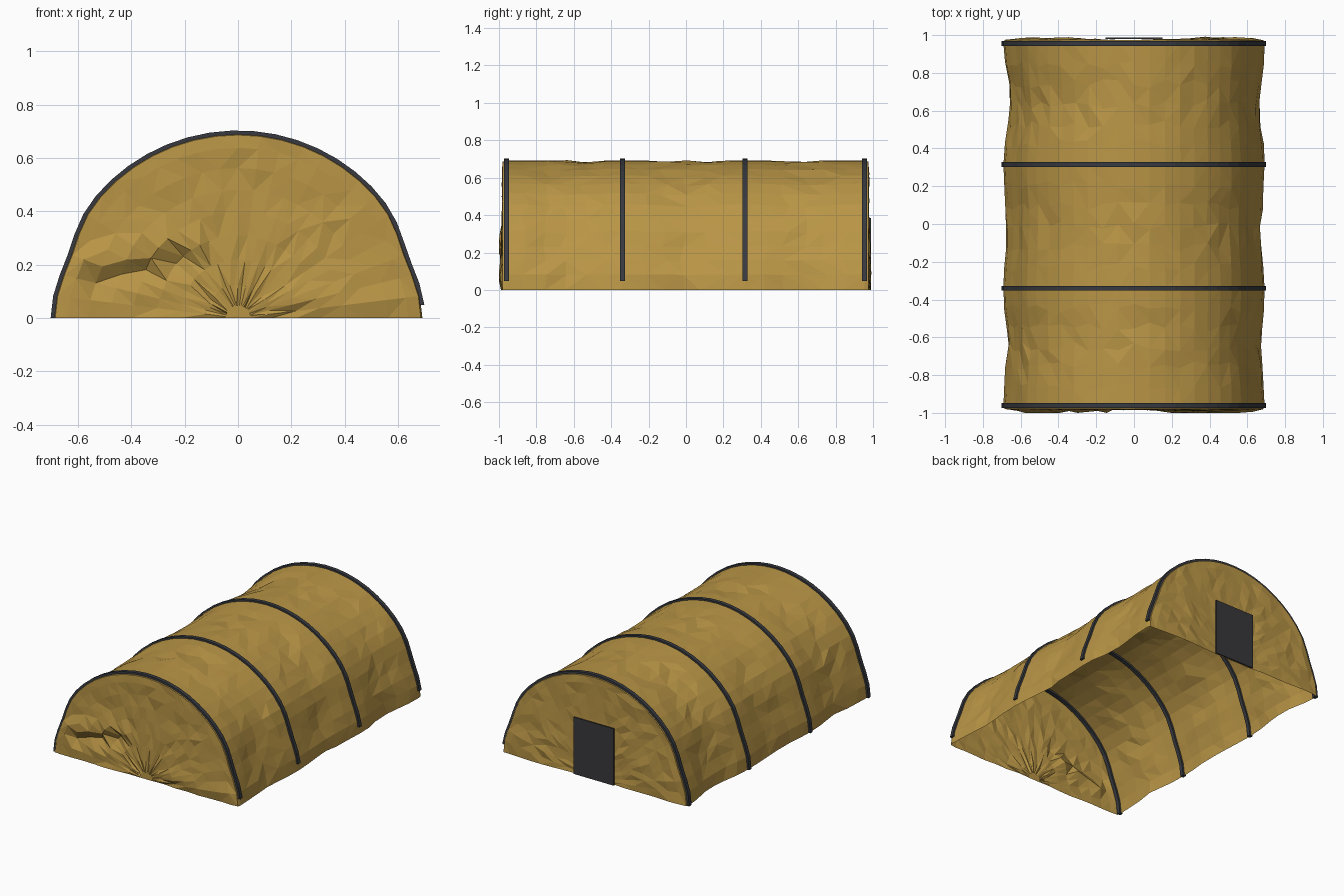
import bpy, bmesh, math, random
from mathutils import Vector

if "Cube" in bpy.data.objects:
    bpy.data.objects.remove(bpy.data.objects["Cube"])

random.seed(7)
HOOPS = [-0.96, -0.34, 0.315, 0.955]
SEG = 26


def material(name, rgb):
    m = bpy.data.materials.new(name)
    m.diffuse_color = (*rgb, 1)
    m.use_nodes = True
    m.node_tree.nodes["Principled BSDF"].inputs["Base Color"].default_value = m.diffuse_color
    return m


canvas = material("mustard canvas", (0.49, 0.305, 0.062))
metal = material("dark frame", (0.038, 0.042, 0.05))
flap = material("charcoal door", (0.04, 0.04, 0.044))


def finish(bm, name, mat):
    me = bpy.data.meshes.new(name)
    bm.to_mesh(me)
    bm.free()
    me.materials.append(mat)
    ob = bpy.data.objects.new(name, me)
    bpy.context.collection.objects.link(ob)
    return ob


def radius(a):
    """Arch outline: half circle, slightly pinched above the ground."""
    low = math.degrees(min(a, math.pi - a))
    return 0.692 - 0.022 * math.exp(-((low - 20) / 11) ** 2)


def sag(a, y):
    """Cloth sinks between hoops, most of all low on the sides."""
    for i in range(3):
        if HOOPS[i] < y < HOOPS[i + 1]:
            t = (y - HOOPS[i]) / (HOOPS[i + 1] - HOOPS[i])
            deep = 0.03 if (i == 2 and a > 1.57) else 0.014
            s = math.sin(math.pi * t) ** 2
            return s * (0.007 + deep * abs(math.cos(a)) + random.uniform(-0.009, 0.009))
    return 0


def skin(bm, rows):
    """Triangulated sheet between rows of points."""
    for r0, r1 in zip(rows, rows[1:]):
        for i in range(len(r0) - 1):
            a, b, c, d = r0[i], r0[i + 1], r1[i + 1], r1[i]
            tris = ((a, b, c), (a, c, d)) if random.random() < 0.5 else ((a, b, d), (b, c, d))
            for t in tris:
                if len(set(t)) == 3:
                    bm.faces.new(t)


def fold(x, z, p, q, width, depth):
    """Crease along a line from p to q."""
    p, q, v = Vector(p), Vector(q), Vector((x, z))
    d = q - p
    t = max(0, min(1, (v - p).dot(d) / d.dot(d)))
    return depth * max(0, 1 - (v - p - d * t).length / width)


# Canvas: tunnel wall
bm = bmesh.new()
angles = [math.pi * i / SEG for i in range(SEG + 1)]
ys = []
for y0, y1 in zip(HOOPS, HOOPS[1:]):
    ys += [y0 + (y1 - y0) * k / 6 for k in range(6)]
ys = [-0.98] + ys + [HOOPS[-1], 0.975]
rows = []
for j, y in enumerate(ys):
    row = []
    for a in angles:
        end = j in (0, len(ys) - 1)
        r = radius(a) - sag(a, y) - (0.006 if end else 0)
        jy = 0 if end or y in HOOPS else random.uniform(-0.025, 0.025)
        row.append(bm.verts.new((r * math.cos(a), y + jy, max(0, r * math.sin(a)))))
    rows.append(row)
skin(bm, rows)

# Canvas: end walls, rings shrinking towards the middle of the ground line
for side, rim in ((-1, rows[0]), (1, rows[-1])):
    rings = [rim]
    for s in (0.93, 0.82, 0.7, 0.58, 0.45, 0.32, 0.18, 0.07):
        ring = []
        for v in rim:
            x, z = v.co.x * s, v.co.z * s
            out = random.uniform(-0.006, 0.006)
            out += 0.012 * math.exp(-((abs(x) - 0.42) / 0.2) ** 2 - ((z - 0.12) / 0.15) ** 2)
            if side < 0:
                out += fold(x, z, (-0.62, 0.2), (-0.16, 0.29), 0.06, 0.03)
                out -= fold(x, z, (-0.55, 0.13), (-0.2, 0.22), 0.06, 0.03)
                out += fold(x, z, (0.15, 0.08), (0.62, 0.05), 0.06, 0.02)
            elif abs(x) < 0.2 and z < 0.45:
                out = random.uniform(-0.006, 0.0)
            out = min(out, 0.02)
            ring.append(bm.verts.new((x, v.co.y + side * out, z)))
        rings.append(ring)
    skin(bm, rings)
    bm.faces.new(rings[-1])
bmesh.ops.recalc_face_normals(bm, faces=bm.faces)
finish(bm, "tent_canvas", canvas)

# Hoops: square-section arches, short on the right foot
for n, y in enumerate(HOOPS):
    bm = bmesh.new()
    loops = []
    for i in range(SEG + 1):
        a = 0.07 + (math.pi - 0.07) * i / SEG
        loop = []
        for dr, dy in ((0.011, -0.013), (0.011, 0.013), (-0.013, 0.013), (-0.013, -0.013)):
            r = radius(a) + dr
            loop.append(bm.verts.new((r * math.cos(a), y + dy, r * math.sin(a))))
        loops.append(loop)
    for l0, l1 in zip(loops, loops[1:]):
        for k in range(4):
            bm.faces.new((l0[k], l0[k - 1], l1[k - 1], l1[k]))
    bm.faces.new(loops[0])
    bm.faces.new(loops[-1])
    bmesh.ops.recalc_face_normals(bm, faces=bm.faces)
    finish(bm, f"hoop_{n + 1}", metal)

# Door: thin panel on the back wall
bm = bmesh.new()
bmesh.ops.create_cube(bm, size=1)
for v in bm.verts:
    v.co = (v.co.x * 0.3, 0.984 + v.co.y * 0.008, (v.co.z + 0.5) * 0.385)
finish(bm, "back_door", flap)
